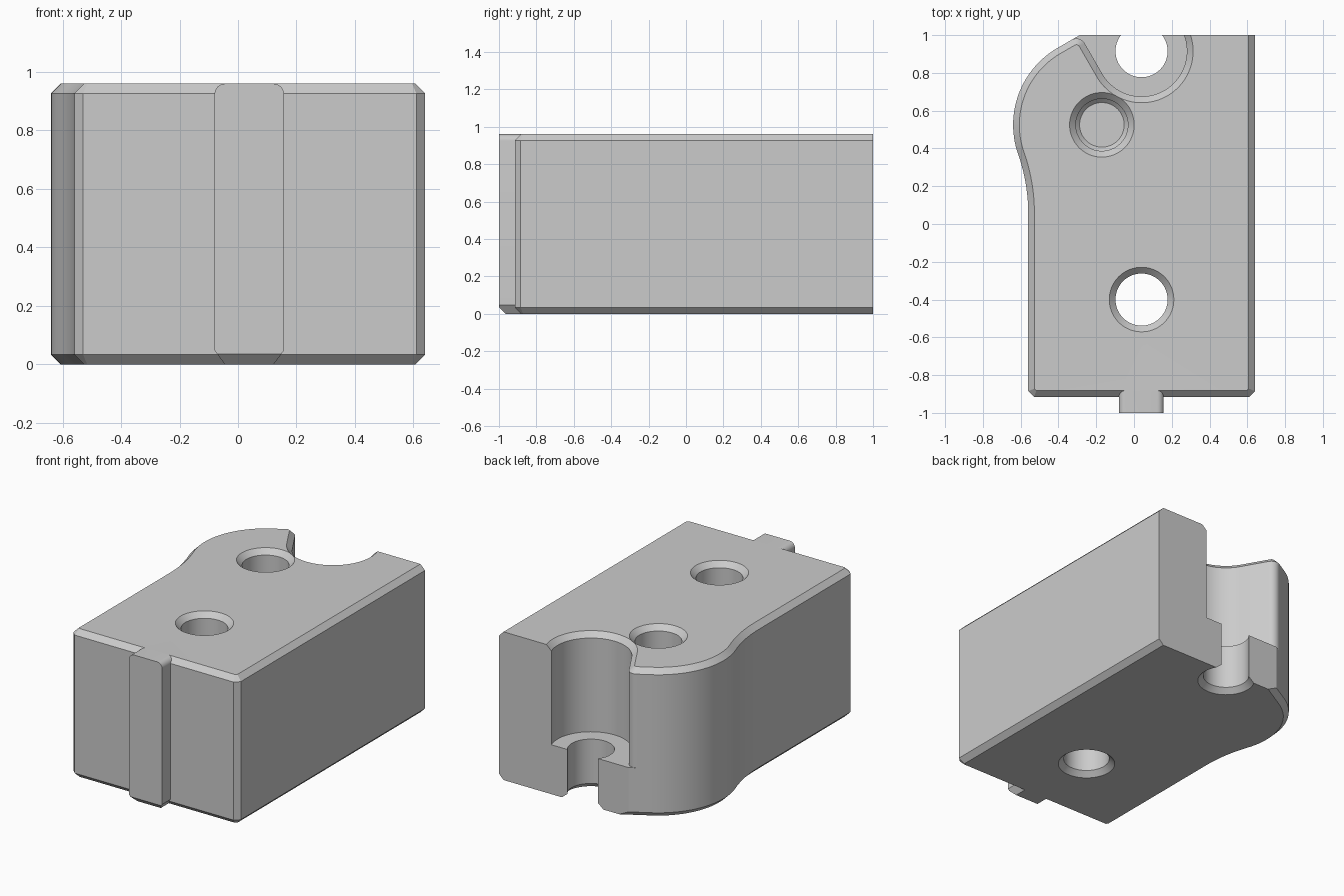
import bpy, bmesh, math
from mathutils import Vector

if "Cube" in bpy.data.objects:
    bpy.data.objects.remove(bpy.data.objects["Cube"])

H, C, FLOOR = 0.96, 0.033, 0.32      # height, chamfer, pocket floor height
HOLE = (0.04, 0.915)                 # rear counterbored hole
LOBE = (-0.17, 0.525)                # centre of the rounded side lobe

grey = bpy.data.materials.new("plain grey")
grey.diffuse_color = (0.6, 0.6, 0.6, 1)
grey.use_nodes = True
grey.node_tree.nodes["Principled BSDF"].inputs["Base Color"].default_value = grey.diffuse_color


def arc(c, r, a0, a1, n):
    return [(c[0] + r * math.cos(math.radians(a0 + (a1 - a0) * i / n)),
             c[1] + r * math.sin(math.radians(a0 + (a1 - a0) * i / n))) for i in range(n + 1)]


def inset(pts, d):
    """Move a counter-clockwise outline inward by d with mitred corners."""
    out = []
    for i, p in enumerate(pts):
        p, a, b = Vector(p), Vector(pts[i - 1]), Vector(pts[(i + 1) % len(pts)])
        e, f = (p - a).normalized(), (b - p).normalized()
        n1, n2 = Vector((-e.y, e.x)), Vector((-f.y, f.x))
        out.append(tuple(p + (n1 + n2) * d / (1 + n1.dot(n2))))
    return out


def loft(name, rings, cut=None):
    """Skin closed rings of 3D points; optionally trim by a plane (point, normal)."""
    bm = bmesh.new()
    rows = [[bm.verts.new(p) for p in r] for r in rings]
    n = len(rows[0])
    for lo, hi in zip(rows, rows[1:]):
        for i in range(n):
            bm.faces.new((lo[i], lo[(i + 1) % n], hi[(i + 1) % n], hi[i]))
    bm.faces.new(rows[0][::-1])
    bm.faces.new(rows[-1])
    if cut:
        res = bmesh.ops.bisect_plane(bm, geom=bm.verts[:] + bm.edges[:] + bm.faces[:], dist=1e-6,
                                     plane_co=cut[0], plane_no=cut[1], clear_outer=True)
        edges = [e for e in res["geom_cut"] if isinstance(e, bmesh.types.BMEdge)]
        bmesh.ops.holes_fill(bm, edges=[e for e in edges if e.is_boundary], sides=0)
    bmesh.ops.recalc_face_normals(bm, faces=bm.faces)
    me = bpy.data.meshes.new(name)
    bm.to_mesh(me)
    bm.free()
    me.materials.append(grey)
    ob = bpy.data.objects.new(name, me)
    bpy.context.collection.objects.link(ob)
    return ob


def slab(name, outline, levels):
    back = (Vector((0, 1, 0)), Vector((0, 1, 0)))
    return loft(name, [[(x, y, z) for x, y in inset(outline, d)] for z, d in levels], back)


def drill(name, centre, profile):
    """Turned cutter from (radius, z) pairs."""
    ob = loft(name, [[(x, y, z) for x, y in arc(centre, r, 0, 360, 64)[:-1]] for r, z in profile])
    ob.hide_render = True
    return ob


def combine(ob, other, op):
    m = ob.modifiers.new(op, "BOOLEAN")
    m.operation, m.object, m.solver = op, other, "EXACT"
    bpy.context.view_layer.objects.active = ob
    bpy.ops.object.modifier_apply(modifier=m.name)
    bpy.data.objects.remove(other)


# Shared outline: lobe, S-curve, straight left wall, chamfered front corners, right wall
R = 0.95
dy = math.sqrt((R + 0.47) ** 2 - (0.39 + R) ** 2)
turn = math.degrees(math.asin(dy / (R + 0.47)))
lobe = arc(LOBE, 0.47, 120, 180 + turn, 28)
s_curve = arc((-0.56 - R, LOBE[1] - dy), R, turn, 0, 10)[1:]
front = [(-0.56, -0.885), (-0.53, -0.915), (0.61, -0.915), (0.64, -0.885)]
side = lobe + s_curve + front

# Lower block runs to the flat back
px, py = lobe[0]
slope = math.tan(math.radians(30))
lower = side + [(0.64, 1.3), (px + (1.3 - py) / slope, 1.3)]
block = slab("block", lower, [(0, C), (C, 0), (FLOOR, 0)])

# Upper block has the open pocket and a rounded tip beside it
pocket = arc(HOLE, 0.24, 60, -150, 48)
u, v = Vector((-0.5, 0.866025)), Vector((0.866025, 0.5))
tx, ty = pocket[-1]
t = (py + slope * (tx - px) - ty) / (u.y - slope * u.x)
corner = Vector((tx, ty)) + u * t
r = 0.05
tip = arc(tuple(corner - u * r - v * r), r, 30, 120, 10)
upper = side + [(0.64, 1.3), (0.25, 1.3)] + pocket + tip
top = slab("upper_block", upper, [(FLOOR, 0), (H - C, 0), (H, C)])
combine(block, top, "UNION")

# Front locating rib: rounded top edges, chamfered bottom edges
x0, x1, q = -0.08, 0.157, 0.035
prof = ([(x0, q + 0.012), (x0 + q, 0), (x1 - q, 0), (x1, q + 0.012)]
        + arc((x1 - q, H - q), q, 0, 90, 8) + arc((x0 + q, H - q), q, 90, 180, 8))
rib = loft("rib", [[(x, y, z) for x, z in prof] for y in (-1, -0.8)],
           (Vector((0, -1, 0.036)), Vector((0, -1, -1)).normalized()))
combine(block, rib, "UNION")

# Holes: front through hole, rear through hole, blind hole in the lobe
a, b = 0.138, 0.171
low = [(b + C, -C), (a, C), ]
high = [(a, H - C), (b + C, H + C)]
combine(block, drill("front_hole", (0.04, -0.4), low + high), "DIFFERENCE")
combine(block, drill("rear_hole", HOLE, low + [(a, FLOOR + 0.1)]), "DIFFERENCE")
combine(block, drill("blind_hole", LOBE, [(0.118, FLOOR), (a, FLOOR + 0.02)] + high), "DIFFERENCE")

# Clean coplanar seams and shade curved walls smooth
bm = bmesh.new()
bm.from_mesh(block.data)
bmesh.ops.remove_doubles(bm, verts=bm.verts, dist=1e-5)
bmesh.ops.dissolve_limit(bm, angle_limit=math.radians(0.5), verts=bm.verts, edges=bm.edges)
bm.to_mesh(block.data)
bm.free()
bpy.ops.object.select_all(action="DESELECT")
block.select_set(True)
bpy.context.view_layer.objects.active = block
bpy.ops.object.shade_smooth_by_angle(angle=math.radians(25))
